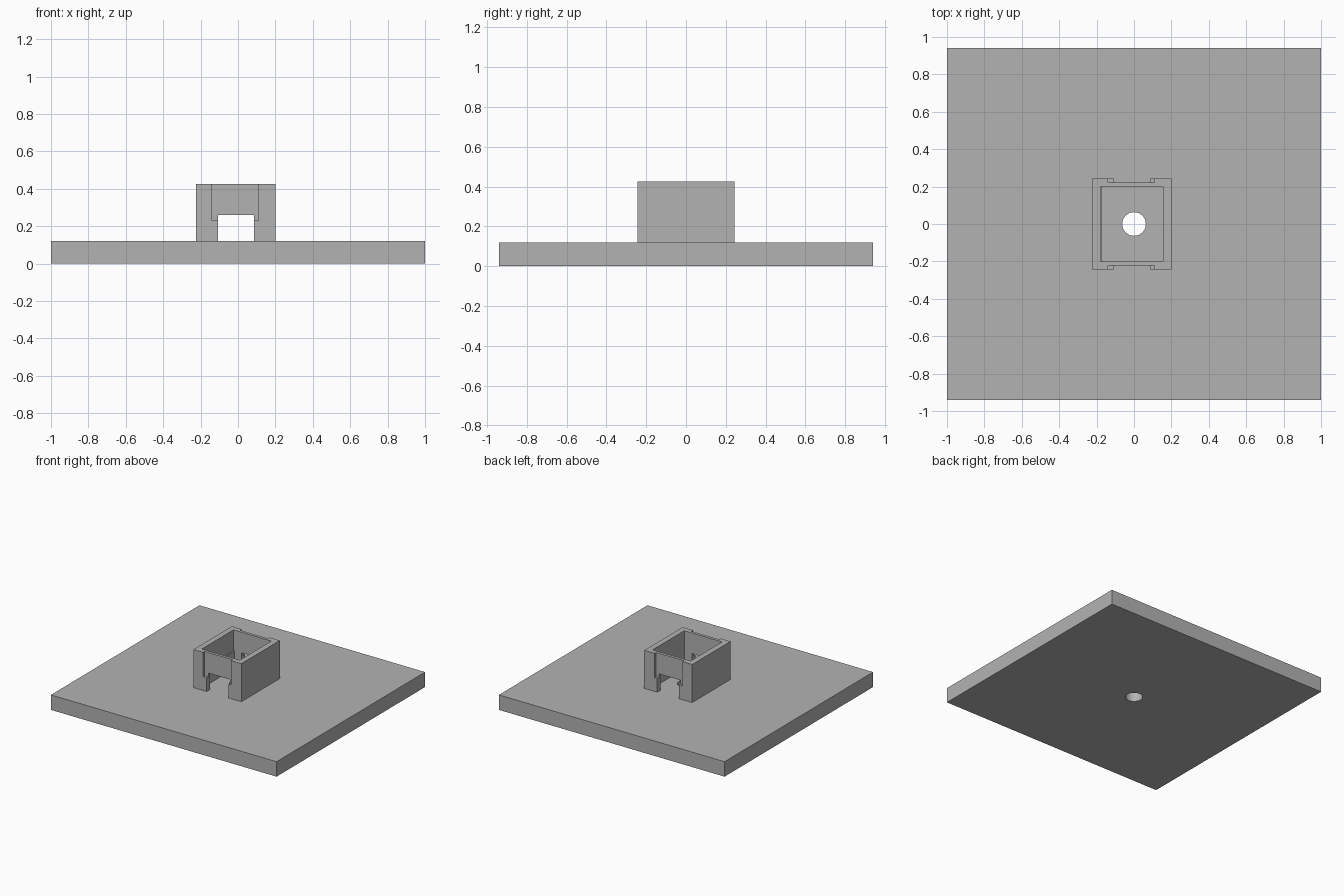
import bpy

cube = bpy.data.objects.get("Cube")
if cube:
    bpy.data.objects.remove(cube, do_unlink=True)

grey = bpy.data.materials.new("plain grey")
grey.use_nodes = True
colour = (0.45, 0.45, 0.45, 1)
grey.diffuse_color = colour
grey.node_tree.nodes["Principled BSDF"].inputs["Base Color"].default_value = colour


def box(name, x, y, z):
    """Box spanning the given (low, high) range on each axis."""
    spans = (x, y, z)
    bpy.ops.mesh.primitive_cube_add(size=1, location=[(a + b) / 2 for a, b in spans])
    ob = bpy.context.object
    ob.name = name
    ob.scale = [b - a for a, b in spans]
    bpy.ops.object.transform_apply(location=True, rotation=True, scale=True)
    ob.data.materials.append(grey)
    return ob


def combine(target, other, operation):
    """Apply a boolean to target and remove the other solid."""
    mod = target.modifiers.new(operation.lower(), 'BOOLEAN')
    mod.operation = operation
    mod.solver = 'EXACT'
    mod.object = other
    bpy.ops.object.select_all(action='DESELECT')
    bpy.context.view_layer.objects.active = target
    target.select_set(True)
    bpy.ops.object.modifier_apply(modifier=mod.name)
    bpy.data.objects.remove(other, do_unlink=True)


BASE_TOP, TOP = 0.12, 0.425
HALF_Y = 0.243

# Square plate
plate = box("base_plate", (-1, 1), (-0.94, 0.94), (0, BASE_TOP))

# Open-topped socket, sunk slightly into the plate
socket = box("socket", (-0.225, 0.2), (-HALF_Y, HALF_Y), (0.08, TOP))

# Cavity, slightly wider near the rim on the right wall
combine(socket, box("cavity", (-0.17, 0.155), (-0.2, 0.2), (0, 0.6)), 'DIFFERENCE')
combine(socket, box("rim_step", (-0.18, 0), (-0.2, 0.2), (0.26, 0.6)), 'DIFFERENCE')

# Doorway running through the front and back walls
combine(socket, box("doorway", (-0.107, 0.085), (-0.5, 0.5), (0, 0.26)), 'DIFFERENCE')

# Shallow recess on the outside of the front and back walls
for side in (-1, 1):
    span = sorted((side * 0.223, side * 0.5))
    combine(socket, box("recess", (-0.14, 0.11), span, (0.23, 0.6)), 'DIFFERENCE')

combine(plate, socket, 'UNION')

# Round hole through the plate
bpy.ops.mesh.primitive_cylinder_add(vertices=48, radius=0.063, depth=0.4)
drill = bpy.context.object
drill.data.materials.append(grey)
combine(plate, drill, 'DIFFERENCE')

plate.name = "plate_with_socket"
plate.select_set(True)
bpy.context.view_layer.objects.active = plate
bpy.ops.object.shade_smooth_by_angle()
